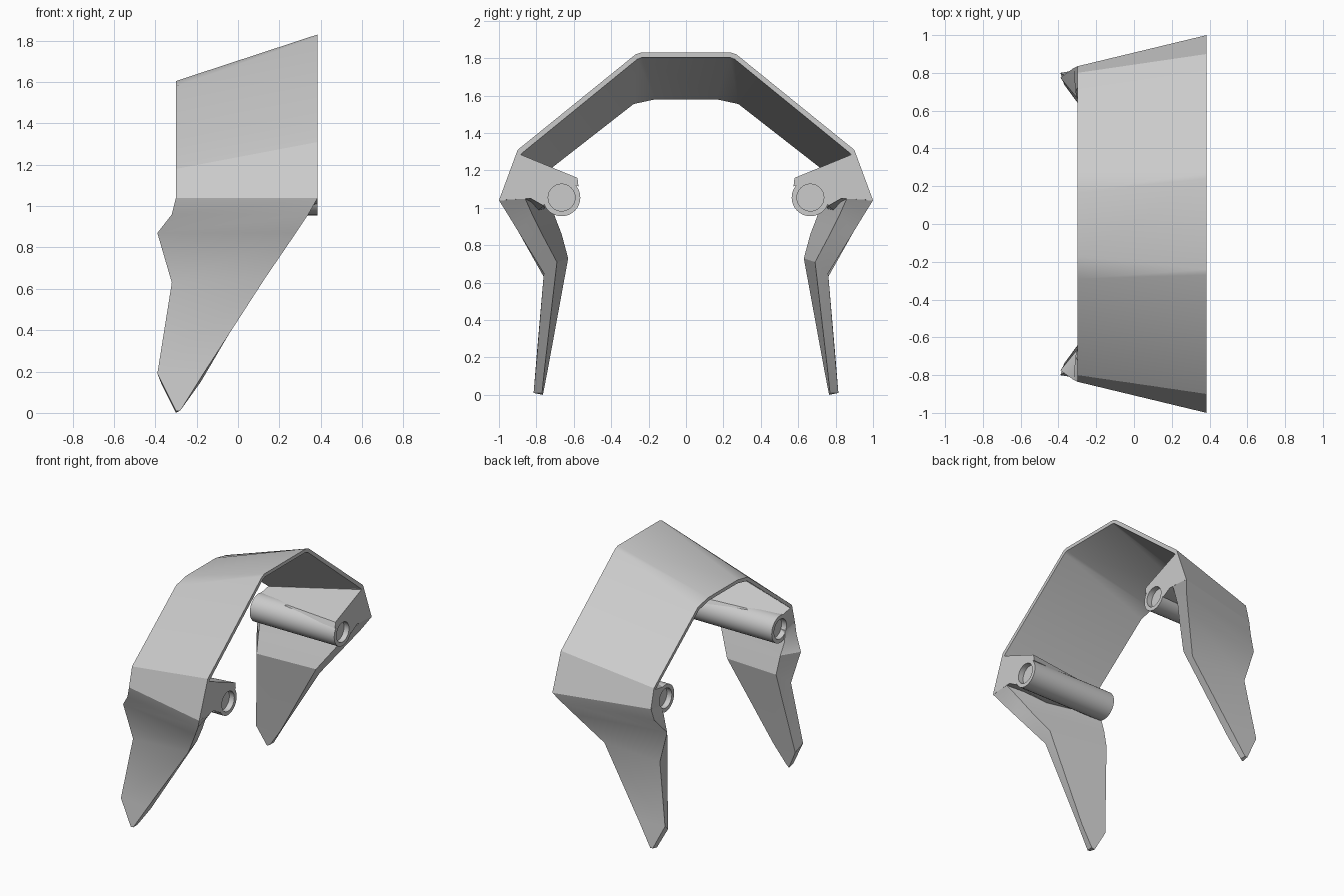
import bpy
import bmesh
import math

cube = bpy.data.objects.get("Cube")
if cube:
    bpy.data.objects.remove(cube, do_unlink=True)

# Single plain grey for every part
grey = bpy.data.materials.new("plain_grey")
grey.use_nodes = True
colour = (0.6, 0.6, 0.6, 1.0)
grey.diffuse_color = colour
grey.node_tree.nodes["Principled BSDF"].inputs["Base Color"].default_value = colour

BACK, FRONT = 0.385, -0.30


def loft(name, rings, mirrored=True):
    """Skin a series of closed rings, cap both ends, optionally mirror across y."""
    bm = bmesh.new()
    loops = [[bm.verts.new(point) for point in ring] for ring in rings]
    count = len(loops[0])
    for first, second in zip(loops, loops[1:]):
        for i in range(count):
            j = (i + 1) % count
            bm.faces.new((first[i], first[j], second[j], second[i]))
    bm.faces.new(loops[0])
    bm.faces.new(loops[-1])
    bmesh.ops.recalc_face_normals(bm, faces=bm.faces)
    mesh = bpy.data.meshes.new(name)
    bm.to_mesh(mesh)
    bm.free()
    mesh.materials.append(grey)
    obj = bpy.data.objects.new(name, mesh)
    bpy.context.collection.objects.link(obj)
    if mirrored:
        modifier = obj.modifiers.new("mirror", "MIRROR")
        modifier.use_axis = (False, True, False)
        modifier.use_mirror_merge = False
    bpy.ops.object.select_all(action="DESELECT")
    obj.select_set(True)
    bpy.context.view_layer.objects.active = obj
    bpy.ops.object.shade_smooth_by_angle(angle=math.radians(30))
    return obj


# Arched shell: half profiles (y, z) for outer and inner skins at each end
outer_back = [(1.0, 1.04), (0.9, 1.31), (0.27, 1.82), (0.24, 1.83)]
inner_back = [(0.97, 1.04), (0.88, 1.29), (0.26, 1.795), (0.235, 1.805)]
outer_front = [(0.835, 1.04), (0.8, 1.18), (0.29, 1.58), (0.17, 1.605)]
inner_front = [(0.81, 1.04), (0.78, 1.165), (0.28, 1.555), (0.165, 1.58)]

half_arch = []
for ob, of, inf, inb in zip(outer_back, outer_front, inner_front, inner_back):
    half_arch.append([(BACK, *ob), (FRONT, *of), (FRONT, *inf), (BACK, *inb)])
other_half = [[(x, -y, z) for x, y, z in ring] for ring in reversed(half_arch)]
loft("arched_shell", half_arch + other_half, mirrored=False)

# Hinge brackets: solid blocks joining the shell sides to the hinge tubes
bracket_back = [(0.985, 1.042), (0.885, 1.285), (0.58, 1.16), (0.575, 1.115),
                (0.622, 1.129), (0.708, 1.129), (0.75, 1.055), (0.76, 1.01),
                (0.83, 1.05)]
bracket_front = [(0.825, 1.04), (0.785, 1.165), (0.67, 1.145), (0.65, 1.14),
                 (0.64, 1.13), (0.708, 1.129), (0.75, 1.055), (0.75, 0.99),
                 (0.825, 0.96)]
loft("hinge_bracket", [[(BACK, *p) for p in bracket_back],
                       [(FRONT, *p) for p in bracket_front]])


# Hinge tubes: round bars with a shallow recess in each end
def circle(x, radius, sides=32):
    turns = [2 * math.pi * i / sides for i in range(sides)]
    return [(x, 0.665 + radius * math.cos(a), 1.055 + radius * math.sin(a))
            for a in turns]


RIM, BORE, RECESS = 0.1, 0.072, 0.04
loft("hinge_tube", [circle(FRONT + RECESS, BORE), circle(FRONT, BORE),
                    circle(FRONT, RIM), circle(BACK, RIM),
                    circle(BACK, BORE), circle(BACK - RECESS, BORE)])

# Pointed legs: rings run outer back, outer front, inner front, inner back
leg_rings = [
    [(BACK, 1.0, 1.04), (FRONT, 0.835, 1.04), (FRONT, 0.72, 1.02), (BACK, 0.86, 1.05)],
    [(0.34, 0.95, 0.96), (-0.32, 0.825, 0.96), (-0.31, 0.7, 0.95), (0.31, 0.82, 0.96)],
    [(0.28, 0.895, 0.87), (-0.39, 0.775, 0.87), (-0.3, 0.665, 0.86), (0.25, 0.77, 0.86)],
    [(0.13, 0.76, 0.65), (-0.32, 0.76, 0.63), (-0.29, 0.63, 0.73), (0.15, 0.69, 0.71)],
    [(-0.18, 0.8, 0.17), (-0.39, 0.8, 0.19), (-0.37, 0.738, 0.14), (-0.18, 0.755, 0.15)],
    [(-0.28, 0.815, 0.01), (-0.3, 0.815, 0.01), (-0.3, 0.765, 0), (-0.28, 0.77, 0.01)],
]
loft("pointed_leg", leg_rings)
